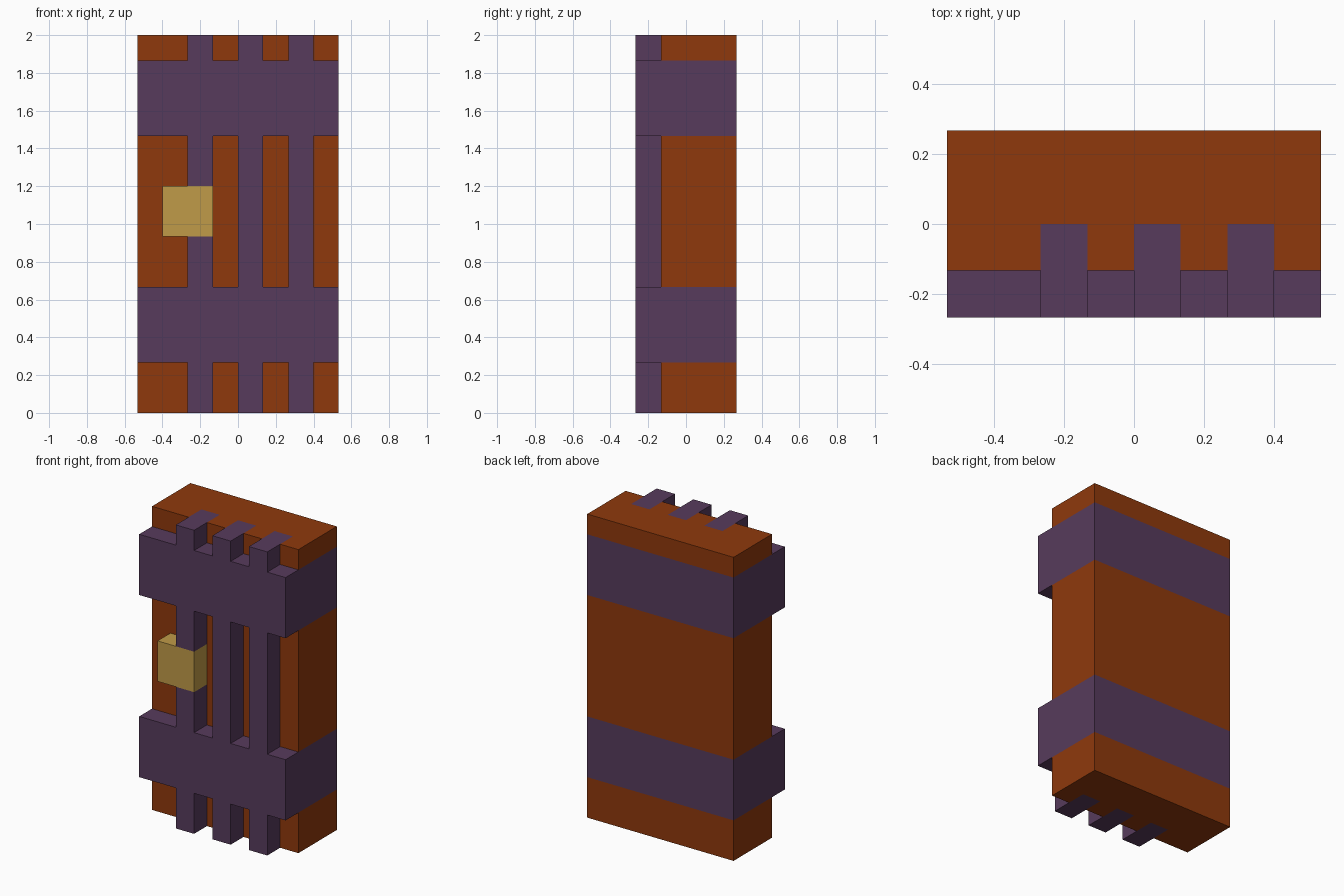
import bpy, bmesh
from mathutils import Vector

cube = bpy.data.objects.get("Cube")
if cube:
    bpy.data.objects.remove(cube, do_unlink=True)

U = 2 / 15                                  # grid unit: the model is 8 x 4 x 15 units
BANDS = [(2, 5), (11, 14)]                  # z ranges of the wraparound bands
BARS = [(-2, -1), (0, 1), (2, 3)]           # x ranges of the upright bars
KNOB_Z = (7, 9)


def material(name, rgb):
    lin = [((c / 255 + 0.055) / 1.055) ** 2.4 for c in rgb]
    m = bpy.data.materials.new(name)
    m.use_nodes = True
    m.diffuse_color = (*lin, 1)
    bsdf = next(n for n in m.node_tree.nodes if n.type == 'BSDF_PRINCIPLED')
    bsdf.inputs["Base Color"].default_value = (*lin, 1)
    return m


wood = material("rust_brown_wood", (143, 57, 12))
iron = material("dull_purple_iron", (87, 59, 92))
gold = material("pale_gold", (192, 155, 72))


def add_box(bm, x, y, z):
    """Add a box from (min, max) ranges in grid units."""
    verts = bmesh.ops.create_cube(bm, size=1)["verts"]
    for v in verts:
        v.co = Vector([U * (a + (b - a) * (c + 0.5))
                       for (a, b), c in zip((x, y, z), v.co)])


def finish(name, bm, *mats):
    mesh = bpy.data.meshes.new(name)
    bm.to_mesh(mesh)
    bm.free()
    for m in mats:
        mesh.materials.append(m)
    obj = bpy.data.objects.new(name, mesh)
    bpy.context.collection.objects.link(obj)
    return obj


# Door slab, cut along the band and bar outlines
bm = bmesh.new()
add_box(bm, (-4, 4), (-1, 2), (0, 15))
cuts = [(2, z) for band in BANDS for z in band]
cuts += [(0, x) for bar in BARS for x in bar] + [(1, 0)]
for axis, pos in cuts:
    co, no = Vector(), Vector()
    co[axis], no[axis] = pos * U, 1
    bmesh.ops.bisect_plane(bm, geom=bm.verts[:] + bm.edges[:] + bm.faces[:],
                           plane_co=co, plane_no=no)
bm.normal_update()
# Iron wraps the sides at band height and the ends behind each bar
for f in bm.faces:
    c = f.calc_center_median() / U
    if abs(f.normal.z) > 0.5:
        f.material_index = int(c.y < 0 and any(a < c.x < b for a, b in BARS))
    else:
        f.material_index = int(any(a < c.z < b for a, b in BANDS))
finish("door_slab", bm, wood, iron)

# Raised horizontal bands
for name, band in zip(("lower_band", "upper_band"), BANDS):
    bm = bmesh.new()
    add_box(bm, (-4, 4), (-2, -1), band)
    finish(name, bm, iron)

# Upright bars, running between the bands and around the knob
for name, bar in zip(("right_bar", "middle_bar", "left_bar"), BARS):
    bm = bmesh.new()
    spans = [(0, 2), (5, 11), (14, 15)]
    if name == "right_bar":
        spans[1:2] = [(5, KNOB_Z[0]), (KNOB_Z[1], 11)]
    for span in spans:
        add_box(bm, bar, (-2, -1), span)
    finish(name, bm, iron)

# Knob
bm = bmesh.new()
add_box(bm, (-3, -1), (-2, -1), KNOB_Z)
finish("door_knob", bm, gold)
